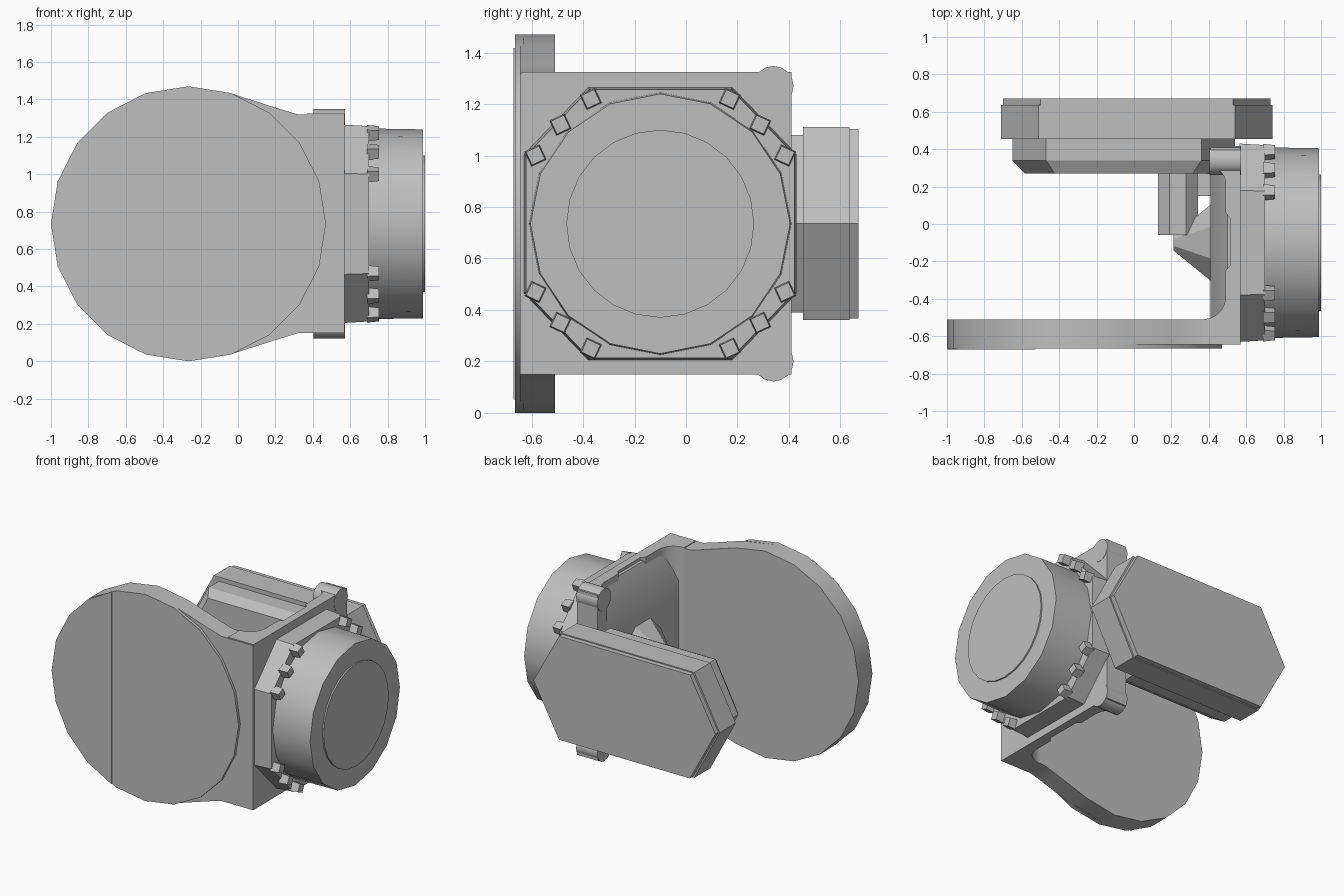
import bpy, bmesh
from math import cos, sin, radians
from mathutils import Vector

if "Cube" in bpy.data.objects:
    bpy.data.objects.remove(bpy.data.objects["Cube"], do_unlink=True)

grey = bpy.data.materials.new("plain grey")
grey.use_nodes = True
grey.diffuse_color = (0.52, 0.52, 0.52, 1)
grey.node_tree.nodes["Principled BSDF"].inputs["Base Color"].default_value = grey.diffuse_color

MID = 0.735        # height of the main axis
DRUM_Y = -0.1      # depth of the drum axis
parts = []


def arc(cx, cy, r, start, end, steps):
    """Points on an arc, both ends included."""
    angles = [radians(start + (end - start) * i / steps) for i in range(steps + 1)]
    return [(cx + r * cos(a), cy + r * sin(a)) for a in angles]


def ngon(cx, cy, r, sides, turn=0):
    return arc(cx, cy, r, turn, turn + 360, sides)[:-1]


def flip(points):
    """Mirror a (something, z) profile about the main axis height."""
    return [(a, 2 * MID - z) for a, z in reversed(points)]


def prism(name, points, axis, low, high, taper=1.0):
    """Extrude a 2D outline along an axis; taper scales the high end."""
    place = {"x": lambda a, b, d: (d, a, b),
             "y": lambda a, b, d: (a, d, b),
             "z": lambda a, b, d: (a, b, d)}[axis]
    ca = (min(p[0] for p in points) + max(p[0] for p in points)) / 2
    cb = (min(p[1] for p in points) + max(p[1] for p in points)) / 2
    bm = bmesh.new()
    first = [bm.verts.new(place(a, b, low)) for a, b in points]
    last = [bm.verts.new(place(ca + (a - ca) * taper, cb + (b - cb) * taper, high))
            for a, b in points]
    bm.faces.new(first)
    bm.faces.new(last)
    for i in range(len(points)):
        j = (i + 1) % len(points)
        bm.faces.new((first[i], first[j], last[j], last[i]))
    bmesh.ops.recalc_face_normals(bm, faces=bm.faces)
    mesh = bpy.data.meshes.new(name)
    bm.to_mesh(mesh)
    bm.free()
    mesh.materials.append(grey)
    obj = bpy.data.objects.new(name, mesh)
    bpy.context.collection.objects.link(obj)
    parts.append(obj)
    return obj


def long_hexagon(left, right, half, point):
    """Long hexagon in x and z with a point at each end."""
    top = [(right, MID), (right - point, MID + half), (left + point, MID + half)]
    return top + [(left, MID), (left + point, MID - half), (right - point, MID - half)]


# Round front plate with its neck running into the side wall
neck = [(0.57, 1.32), (0.32, 1.32), (0.22, 1.35), (-0.03, 1.43)]
prism("front_plate", neck + arc(-0.265, MID, 0.735, 90, 270, 10) + flip(neck),
      "y", -0.645, -0.51)
prism("front_cover", ngon(-0.265, MID, 0.735, 20), "y", -0.665, -0.63)
prism("front_cover_segment", arc(-0.265, MID, 0.732, 111, 249, 8), "y", -0.67, -0.66)

# Side wall: plan outline with a filleted corner, shallow notch and thick far edge
plan = [(0.57, -0.64), (0.57, 0.41), (0.41, 0.41), (0.41, 0.3)]
plan += arc(0.41, 0.22, 0.08, 90, 0, 4)
plan += [(0.49, 0.06), (0.515, 0.03), (0.515, -0.22), (0.49, -0.25)]
plan += arc(0.37, -0.39, 0.12, 0, -90, 5) + [(0.37, -0.64)]
prism("side_wall", plan, "z", 0.15, 1.325)

# Inner panel that slopes away towards the top and bottom edges
slope = [(0.53, 1.31), (0.5, 1.3), (0.41, 1.08)]
prism("inner_panel", slope + flip(slope), "y", -0.52, 0.38)

# Rounded lugs on the far edge of the wall
for side, z in (("upper", 1.27), ("lower", 2 * MID - 1.27)):
    prism(side + "_lug", ngon(0.34, z, 0.078, 16), "x", 0.405, 0.572)

# Bevelled stub and cross shaft inside the fork
prism("inner_cone", ngon(DRUM_Y, MID, 0.22, 8, 22.5), "x", 0.41, 0.21, 0.2)
prism("cross_shaft", ngon(0.235, MID, 0.115, 8, 22.5), "y", -0.06, 0.3)
prism("shaft_bracket", [(0.34, 0.6), (0.42, 0.6), (0.42, 0.87), (0.34, 0.87)],
      "y", 0.15, 0.3)

# Rear housing: bevelled inner body, main block and inset lid
prism("housing_nose", long_hexagon(-0.65, 0.54, 0.345, 0.18), "y", 0.34, 0.27, 0.89)
prism("housing_body", long_hexagon(-0.65, 0.54, 0.345, 0.18), "y", 0.34, 0.47)
prism("housing_block", long_hexagon(-0.71, 0.74, 0.375, 0.2), "y", 0.455, 0.635)
prism("housing_lid", long_hexagon(-0.70, 0.73, 0.368, 0.2), "y", 0.63, 0.67)

# Eight-sided flange on the outside of the wall
corner = [(0.53, 0.27), (0.28, 0.53)]
upper = [(DRUM_Y + a, MID + z) for a, z in corner]
upper += [(DRUM_Y - a, MID + z) for a, z in reversed(corner)]
prism("flange", upper + flip(upper), "x", 0.565, 0.70, 0.985)

# Output drum and its end cap
prism("drum", ngon(DRUM_Y, MID, 0.51, 16), "x", 0.69, 0.99, 0.99)
prism("drum_cap", ngon(DRUM_Y, MID, 0.365, 24), "x", 0.98, 1.0)

# Flange bolts, three at each slanted corner
for a, z in ((0.27, 0.485), (0.388, 0.385), (0.485, 0.265)):
    for sa in (1, -1):
        for sz in (1, -1):
            prism("flange_bolt", ngon(DRUM_Y + sa * a, MID + sz * z, 0.046, 4, 20 * sa * sz),
                  "x", 0.69, 0.755, 0.85)

# Smooth the round sides, keep real edges sharp
for obj in parts:
    obj.select_set(True)
bpy.context.view_layer.objects.active = parts[0]
bpy.ops.object.shade_smooth_by_angle(angle=radians(30))
